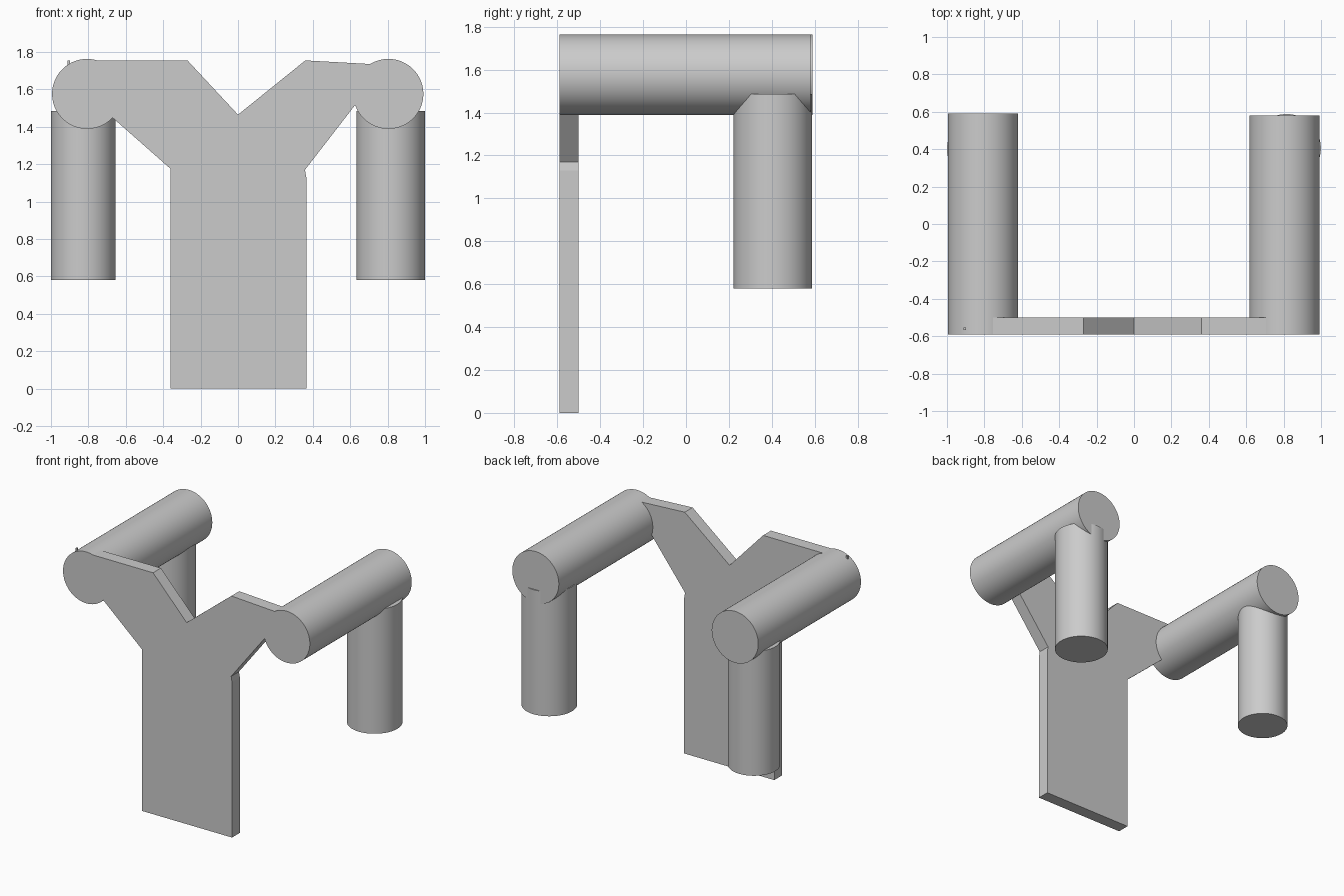
import bpy, bmesh, math
from mathutils import Matrix

cube = bpy.data.objects.get("Cube")
if cube:
    bpy.data.objects.remove(cube)

grey = bpy.data.materials.new("light grey")
grey.use_nodes = True
colour = (0.6, 0.6, 0.6, 1)
grey.diffuse_color = colour
grey.node_tree.nodes["Principled BSDF"].inputs["Base Color"].default_value = colour


def add_object(name, bm, smooth=False):
    bmesh.ops.recalc_face_normals(bm, faces=bm.faces)
    mesh = bpy.data.meshes.new(name)
    bm.to_mesh(mesh)
    bm.free()
    mesh.materials.append(grey)
    obj = bpy.data.objects.new(name, mesh)
    bpy.context.collection.objects.link(obj)
    if smooth:
        bpy.ops.object.select_all(action="DESELECT")
        obj.select_set(True)
        bpy.context.view_layer.objects.active = obj
        bpy.ops.object.shade_smooth_by_angle(angle=math.radians(30))
    return obj


def cylinder(name, centre, radius, length, along_y=False):
    bm = bmesh.new()
    turn = Matrix.Rotation(math.pi / 2 if along_y else 0, 4, "X")
    bmesh.ops.create_cone(bm, cap_ends=True, segments=96, radius1=radius,
                          radius2=radius, depth=length,
                          matrix=Matrix.Translation(centre) @ turn)
    return add_object(name, bm, smooth=True)


# Y-shaped front plate, extruded from its outline
front, back = -0.59, -0.50
outline = [(-0.36, 0), (0.365, 0), (0.365, 1.13), (0.358, 1.17),
           (0.625, 1.515), (0.72, 1.52), (0.72, 1.735), (0.36, 1.755),
           (0, 1.465), (-0.27, 1.755), (-0.78, 1.755), (-0.78, 1.545),
           (-0.36, 1.175)]
bm = bmesh.new()
face = bm.faces.new([bm.verts.new((x, front, z)) for x, z in outline])
extruded = bmesh.ops.extrude_face_region(bm, geom=[face])["geom"]
bmesh.ops.translate(bm, vec=(0, back - front, 0),
                    verts=[v for v in extruded if isinstance(v, bmesh.types.BMVert)])
add_object("front_plate", bm)

# Horizontal arms running backwards
cylinder("right_arm", (-0.807, 0, 1.576), 0.187, 1.18, along_y=True)
cylinder("left_arm", (0.804, -0.005, 1.576), 0.187, 1.17, along_y=True)

# Vertical posts hanging below the rear of each arm
cylinder("right_post", (-0.828, 0.40, 1.033), 0.172, 0.905)
cylinder("left_post", (0.816, 0.405, 1.033), 0.183, 0.905)

# Tiny peg on top of the right arm
bm = bmesh.new()
bmesh.ops.create_cube(bm, size=1, matrix=Matrix.Translation((-0.905, -0.56, 1.74))
                      @ Matrix.Diagonal((0.012, 0.012, 0.03, 1)))
add_object("peg", bm)
